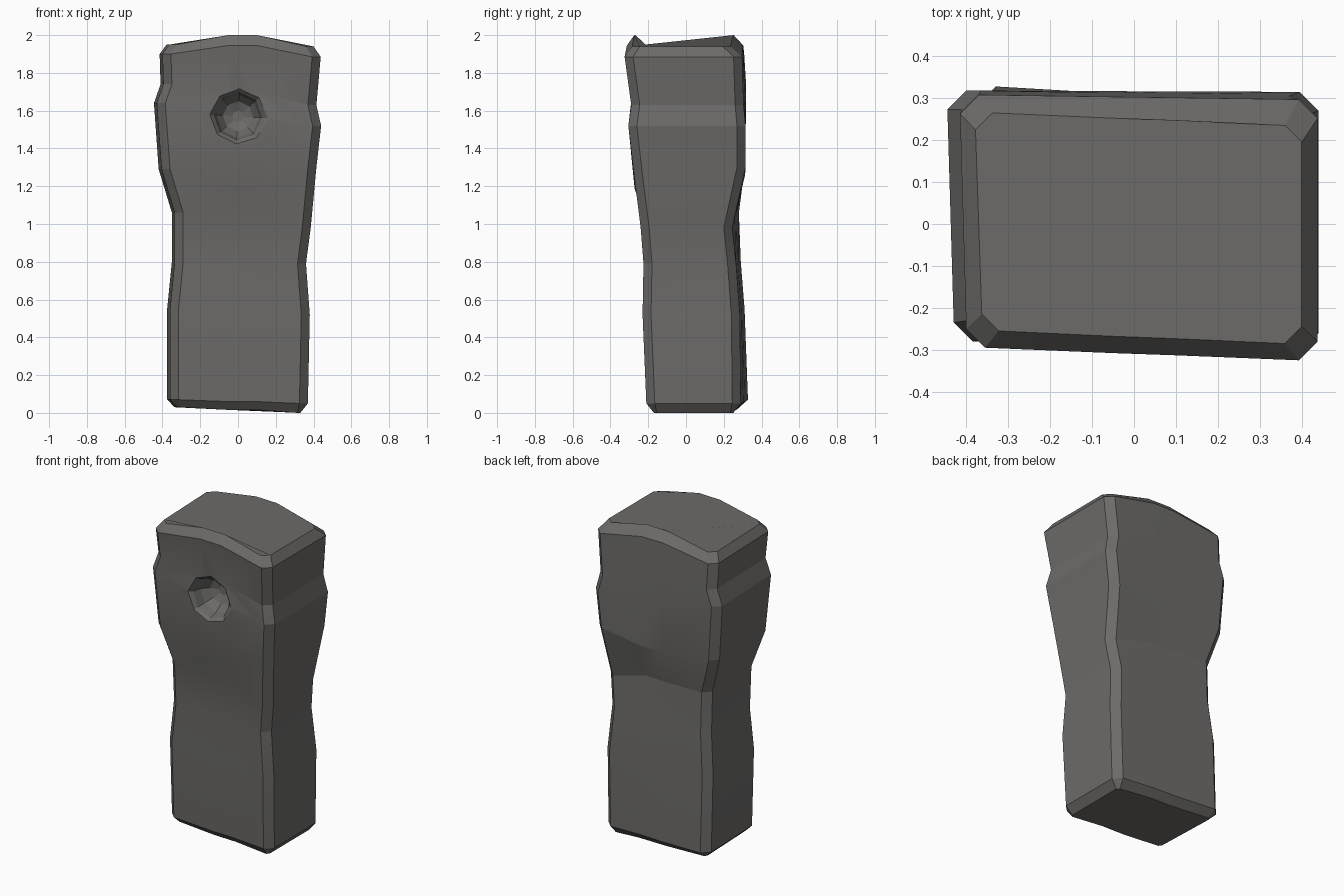
import bpy, bmesh, math

if "Cube" in bpy.data.objects:
    bpy.data.objects.remove(bpy.data.objects["Cube"])

stone = bpy.data.materials.new("dark_grey_stone")
stone.diffuse_color = (0.15, 0.146, 0.14, 1)
stone.use_nodes = True
stone.node_tree.nodes["Principled BSDF"].inputs["Base Color"].default_value = stone.diffuse_color


def loft(name, rings):
    """Skin a stack of equal-sized point rings and cap both ends."""
    bm = bmesh.new()
    loops = [[bm.verts.new(p) for p in ring] for ring in rings]
    n = len(loops[0])
    for a, b in zip(loops, loops[1:]):
        for i in range(n):
            j = (i + 1) % n
            bm.faces.new((a[i], a[j], b[j], b[i]))
    bm.faces.new(loops[0][::-1])
    bm.faces.new(loops[-1])
    bmesh.ops.recalc_face_normals(bm, faces=bm.faces[:])
    mesh = bpy.data.meshes.new(name)
    bm.to_mesh(mesh)
    bm.free()
    mesh.materials.append(stone)
    obj = bpy.data.objects.new(name, mesh)
    bpy.context.collection.objects.link(obj)
    return obj


def section(zl, zm, zr, xl, xr, fl, fr, bl, br, c=0.045, zbm=None):
    """Uneven rectangle with chamfered corners and two middle points front and back."""
    zb = zm if zbm is None else zbm
    xf = xl + 0.015

    def mid(x, l, r):
        return l + (r - l) * (x - xl) / (xr - xl)
    return [
        (xf, fl + c, zl), (xf + c, fl, zl),
        (-0.05, mid(-0.05, fl, fr), zm), (0.1, mid(0.1, fl, fr), zm),
        (xr - c, fr, zr), (xr, fr + c, zr),
        (xr, br - c, zr), (xr - c, br, zr),
        (0.1, mid(0.1, bl, br), zb), (-0.05, mid(-0.05, bl, br), zb),
        (xl + c, bl, zl), (xl, bl - c, zl),
    ]


# Pillar body, bottom to top
pillar = loft("stone_pillar", [
    section(0.03, 0.016, 0.0, -0.335, 0.33, -0.15, -0.17, 0.28, 0.25, 0.015),
    section(0.07, 0.06, 0.05, -0.375, 0.37, -0.19, -0.21, 0.328, 0.29),
    section(0.55, 0.535, 0.52, -0.375, 0.38, -0.21, -0.23, 0.31, 0.285),
    section(0.80, 0.795, 0.79, -0.35, 0.36, -0.205, -0.225, 0.29, 0.265),
    section(1.06, 1.06, 0.98, -0.35, 0.385, -0.22, -0.24, 0.28, 0.245, zbm=1.05),
    section(1.29, 1.19, 1.30, -0.42, 0.415, -0.26, -0.28, 0.31, 0.315, zbm=1.26),
    section(1.64, 1.57, 1.52, -0.445, 0.44, -0.28, -0.305, 0.318, 0.315),
    section(1.74, 1.70, 1.63, -0.41, 0.415, -0.275, -0.29, 0.318, 0.305),
    section(1.90, 1.945, 1.885, -0.415, 0.438, -0.295, -0.325, 0.308, 0.297),
    section(1.95, 2.0, 1.94, -0.378, 0.40, -0.255, -0.285, 0.265, 0.235, 0.04),
])

# Eight-sided round hollow in the front, with a bevelled rim
profile = [(-0.40, 0.34), (-0.29, 0.152), (-0.265, 0.128), (-0.21, 0.115),
           (-0.165, 0.08), (-0.145, 0.03)]
cutter = loft("hollow_cutter", [
    [(r * math.sin(k * math.pi / 4 + 0.06), y, 1.57 + r * math.cos(k * math.pi / 4 + 0.06))
     for k in range(8)] for y, r in profile])
cutter.hide_render = True

bpy.context.view_layer.objects.active = pillar
pillar.select_set(True)
cut = pillar.modifiers.new("hollow", 'BOOLEAN')
cut.operation = 'DIFFERENCE'
cut.solver = 'EXACT'
cut.object = cutter
bpy.ops.object.modifier_apply(modifier=cut.name)
bpy.data.objects.remove(cutter, do_unlink=True)

# Soft facets, crisp chamfers
bpy.ops.object.select_all(action='DESELECT')
pillar.select_set(True)
bpy.ops.object.shade_smooth_by_angle(angle=math.radians(12))
